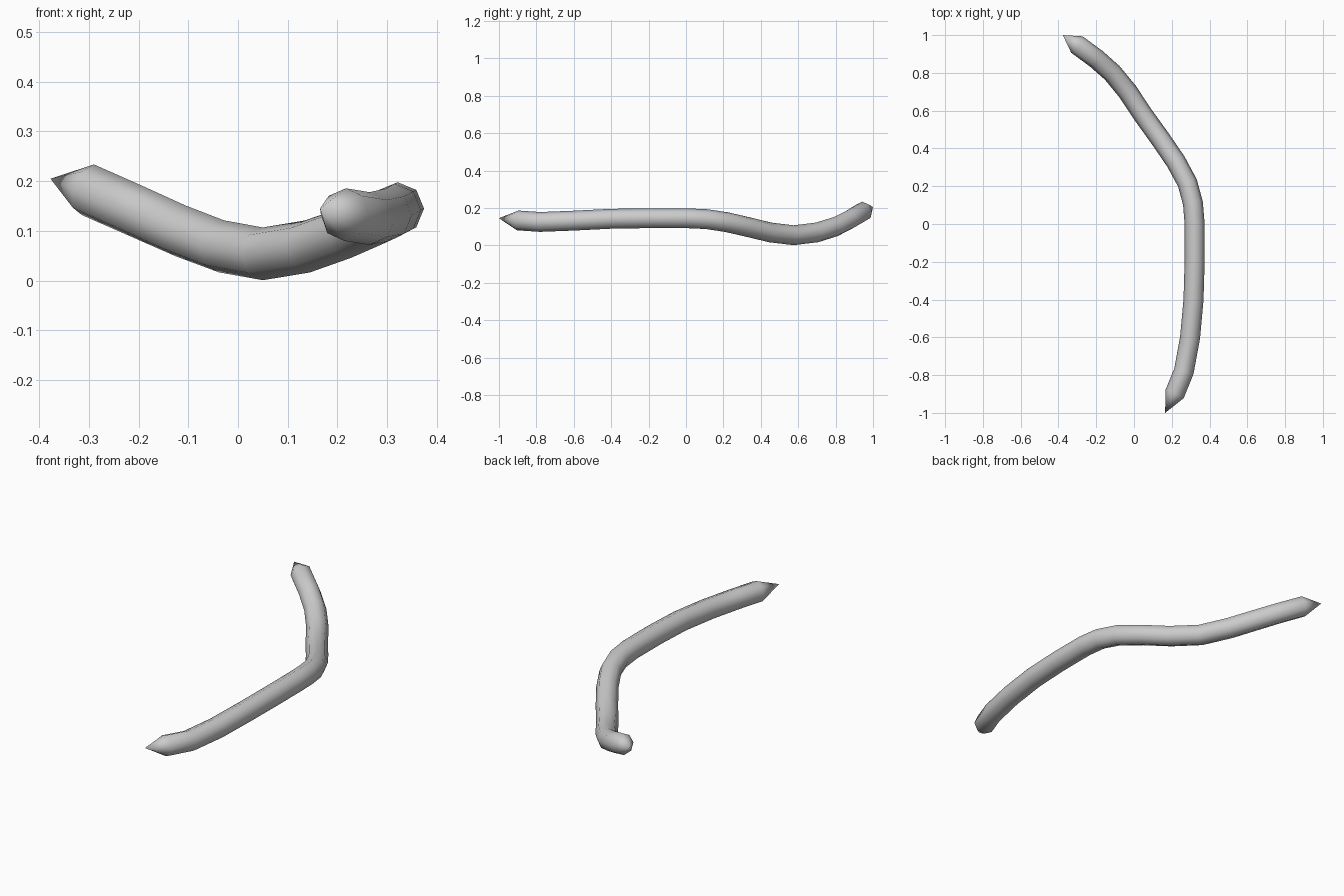
import bpy, bmesh, math
from mathutils import Vector

cube = bpy.data.objects.get("Cube")
if cube:
    bpy.data.objects.remove(cube, do_unlink=True)

SIDES = 8
RADIUS = 0.053

# Centre line, from the front tip to the back tip
PATH = [Vector(p) for p in (
    (.165, -1, .145), (.215, -.90, .133), (.264, -.78, .125), (.297, -.60, .132),
    (.315, -.40, .142), (.321, -.20, .145), (.321, 0, .145), (.312, .11, .14),
    (.283, .217, .124), (.222, .33, .098), (.14, .45, .069), (.05, .575, .054),
    (-.033, .70, .069), (-.115, .80, .1), (-.20, .875, .138),
    (-.302, .95, .183), (-.377, 1, .205))]

# Rings of the rod, square to the path, closed with a pointed cone at each end
bm = bmesh.new()
rings = []
for before, here, after in zip(PATH, PATH[1:], PATH[2:]):
    along = ((here - before).normalized() + (after - here).normalized()).normalized()
    side = along.cross(Vector((0, 0, 1))).normalized()
    up = side.cross(along)
    ring = []
    for i in range(SIDES):
        a = math.tau * i / SIDES
        ring.append(bm.verts.new(here + RADIUS * (math.cos(a) * side + math.sin(a) * up)))
    rings.append(ring)
tips = [bm.verts.new(PATH[0]), bm.verts.new(PATH[-1])]

for i in range(SIDES):
    j = (i + 1) % SIDES
    for a, b in zip(rings, rings[1:]):
        bm.faces.new((a[i], a[j], b[j], b[i]))
    for tip, ring in zip(tips, (rings[0], rings[-1])):
        bm.faces.new((tip, ring[i], ring[j]))
bmesh.ops.recalc_face_normals(bm, faces=bm.faces)

mesh = bpy.data.meshes.new("bent_rod")
bm.to_mesh(mesh)
bm.free()
rod = bpy.data.objects.new("bent_rod", mesh)
bpy.context.collection.objects.link(rod)

# Plain grey
grey = bpy.data.materials.new("plain_grey")
grey.use_nodes = True
colour = (.6, .6, .6, 1)
grey.diffuse_color = colour
grey.node_tree.nodes["Principled BSDF"].inputs["Base Color"].default_value = colour
mesh.materials.append(grey)

bpy.ops.object.select_all(action='DESELECT')
rod.select_set(True)
bpy.context.view_layer.objects.active = rod
bpy.ops.object.shade_smooth_by_angle(angle=math.radians(60))
